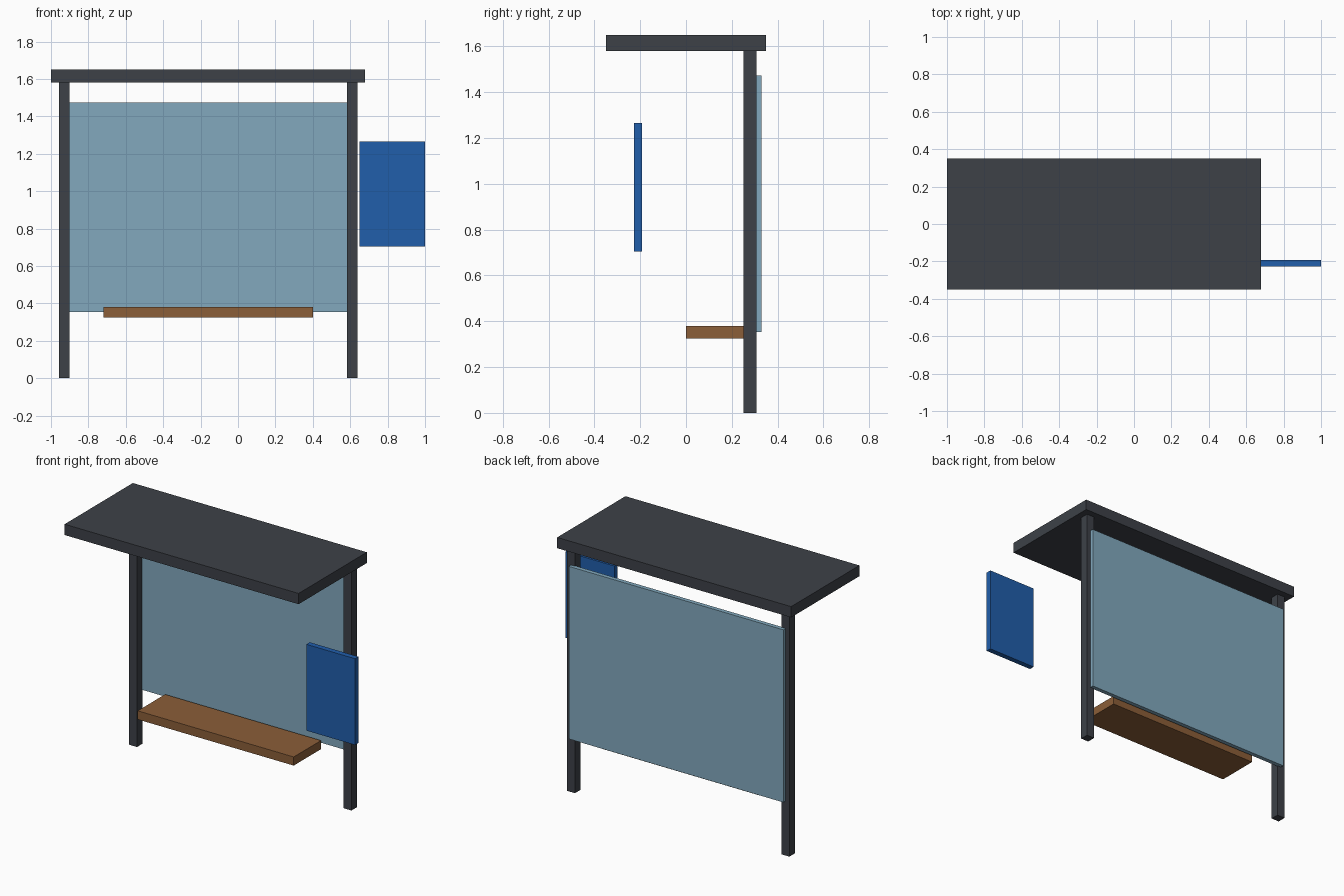
import bpy
import bmesh
from mathutils import Vector

cube = bpy.data.objects.get("Cube")
if cube:
    bpy.data.objects.remove(cube, do_unlink=True)


def material(name, rgb):
    mat = bpy.data.materials.new(name)
    mat.use_nodes = True
    mat.diffuse_color = (*rgb, 1)
    mat.node_tree.nodes["Principled BSDF"].inputs["Base Color"].default_value = (*rgb, 1)
    return mat


def box(name, centre, size, mat):
    """Flat-sided box of the given size, with its origin at its centre."""
    bm = bmesh.new()
    bmesh.ops.create_cube(bm, size=1)
    bmesh.ops.scale(bm, vec=Vector(size), verts=bm.verts)
    mesh = bpy.data.meshes.new(name)
    bm.to_mesh(mesh)
    bm.free()
    mesh.materials.append(mat)
    obj = bpy.data.objects.new(name, mesh)
    obj.location = centre
    bpy.context.scene.collection.objects.link(obj)
    return obj


steel = material("dark grey steel", (0.047, 0.053, 0.064))
glass = material("pale blue glass", (0.223, 0.397, 0.515))
wood = material("brown wood", (0.258, 0.112, 0.040))
blue = material("blue sign paint", (0.015, 0.112, 0.407))

MID_X = -0.16       # middle of the shelter
POST_SPAN = 1.54    # distance between the post centres

# Roof slab
box("roof", (MID_X, 0, 1.615), (1.68, 0.70, 0.07), steel)

# Rear posts
for name, side in (("right_post", -1), ("left_post", 1)):
    box(name, (MID_X + side * POST_SPAN / 2, 0.28, 0.79), (0.056, 0.056, 1.58), steel)

# Glass panel on the back of the posts
box("back_panel", (MID_X, 0.316, 0.913), (POST_SPAN, 0.028, 1.12), glass)

# Bench seat
box("bench_seat", (MID_X, 0.14, 0.352), (1.12, 0.28, 0.056), wood)

# Sign board beside the shelter
box("sign_board", (0.825, -0.21, 0.985), (0.35, 0.035, 0.56), blue)
